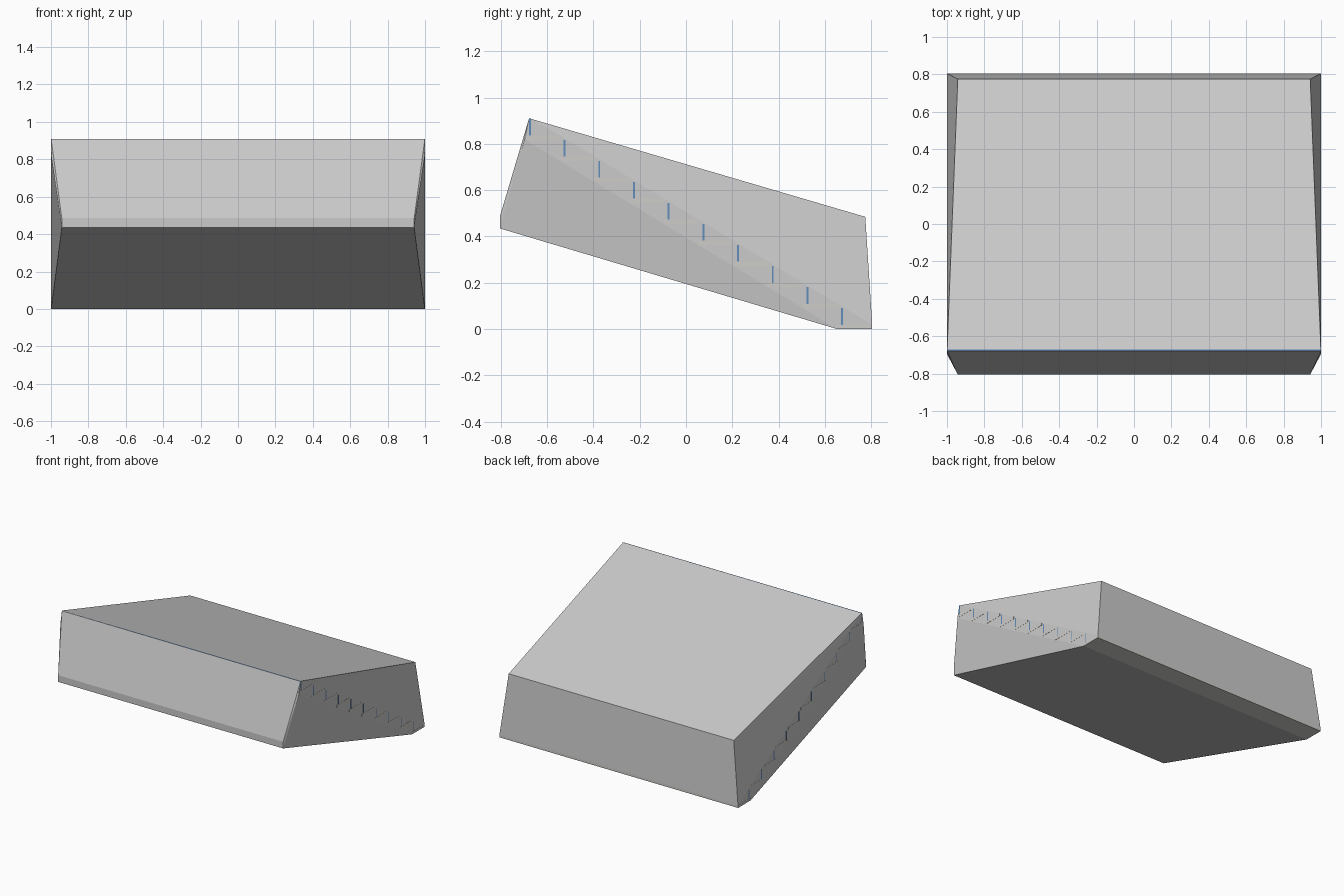
import bpy, bmesh

if "Cube" in bpy.data.objects:
    bpy.data.objects.remove(bpy.data.objects["Cube"])

STEPS, RUN, RISE = 10, 0.15, 0.091


def material(name, rgb):
    m = bpy.data.materials.new(name)
    m.diffuse_color = (*rgb, 1)
    m.use_nodes = True
    m.node_tree.nodes["Principled BSDF"].inputs["Base Color"].default_value = m.diffuse_color
    return m


def add_object(name, bm, mat=None):
    bmesh.ops.recalc_face_normals(bm, faces=bm.faces)
    me = bpy.data.meshes.new(name)
    bm.to_mesh(me)
    bm.free()
    ob = bpy.data.objects.new(name, me)
    bpy.context.collection.objects.link(ob)
    if mat:
        me.materials.append(mat)
    return ob


def box(name, y0, y1, z0, z1, mat):
    bm = bmesh.new()
    bmesh.ops.create_cube(bm, size=1)
    for v in bm.verts:
        v.co = (v.co.x * 2, y0 if v.co.y < 0 else y1, z0 if v.co.z < 0 else z1)
    add_object(name, bm, mat)


blue = material("riser_blue", (0.13, 0.27, 0.50))
pale = material("tread_grey", (0.62, 0.61, 0.58))

# Outer points of the casing: (half width, y, z)
W = 0.999
outline = [(0.942, 0.775, 0.485), (0.942, -0.805, 0.435), (0.942, -0.805, 0.485)]

# Steps descending towards the back
for i in range(STEPS):
    y = -0.675 + RUN * i
    z = RISE * (STEPS - 1 - i)
    box(f"tread_{i + 1}", y - 0.022, y + 0.130, z, z + 0.018, pale)
    box(f"riser_{i + 1}", y - 0.004, y + 0.004, z + 0.018, z + 0.09, blue)
    outline += [(W, y - 0.022, z), (W, y + 0.130, z), (W, y + 0.130, z + 0.018),
                (W, y - 0.004, z + 0.09), (W, y + 0.004, z + 0.09)]

# Faceted solid casing wrapped around the flight
bm = bmesh.new()
for x, y, z in outline:
    for s in (-1, 1):
        bm.verts.new((s * x, y, z))
res = bmesh.ops.convex_hull(bm, input=bm.verts[:])
loose = [v for v in bm.verts if not v.link_faces]
bmesh.ops.delete(bm, geom=loose, context='VERTS')
bmesh.ops.dissolve_limit(bm, angle_limit=0.005, verts=bm.verts[:], edges=bm.edges[:])
add_object("stair_casing", bm)
